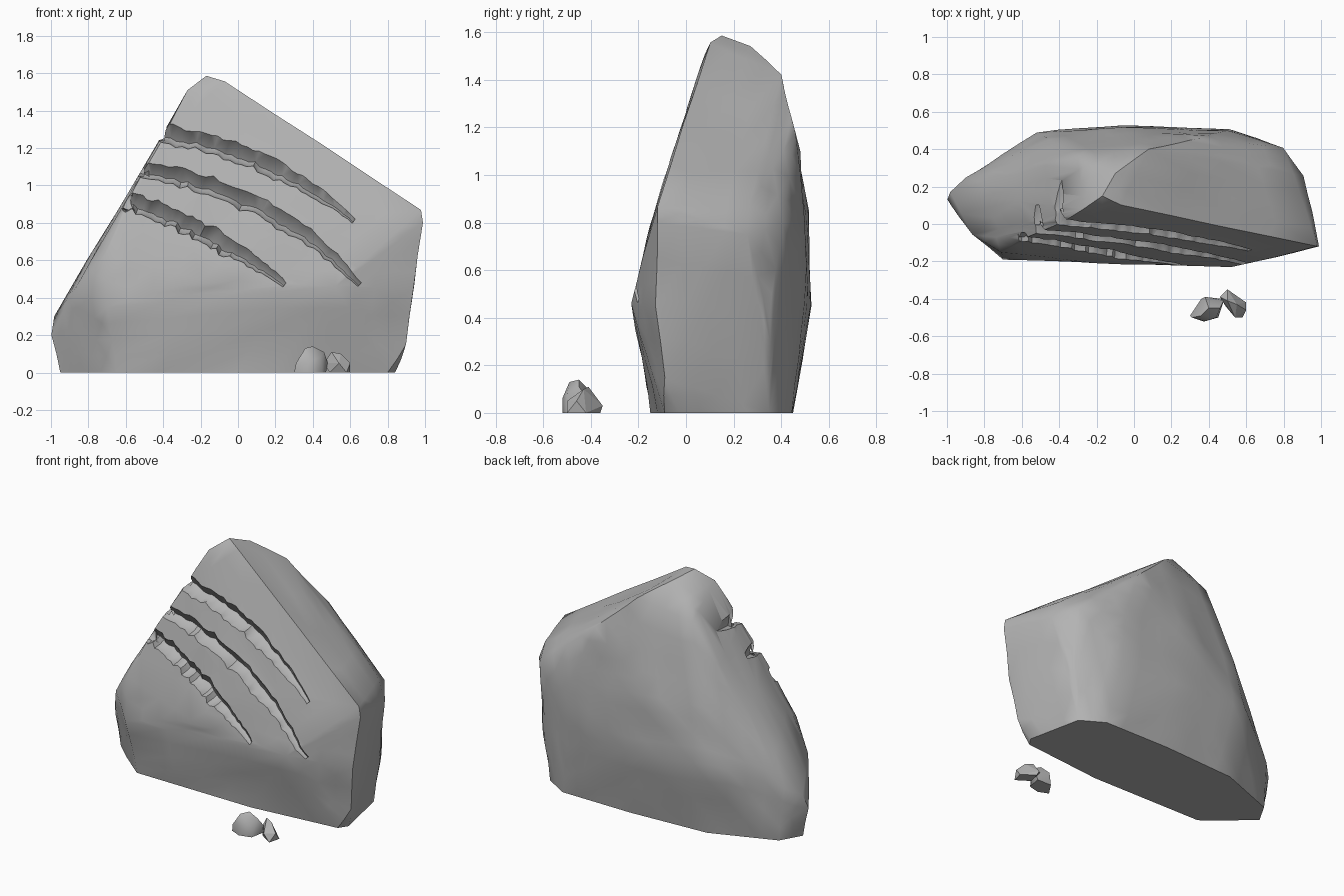
import bpy, bmesh, random
from mathutils import Vector, noise
from mathutils.bvhtree import BVHTree

random.seed(4)
if "Cube" in bpy.data.objects:
    bpy.data.objects.remove(bpy.data.objects["Cube"])

stone = bpy.data.materials.new("stone_grey")
stone.use_nodes = True
GREY = (0.45, 0.45, 0.45, 1)
stone.diffuse_color = GREY
stone.node_tree.nodes["Principled BSDF"].inputs["Base Color"].default_value = GREY


def add_object(name, bm):
    bmesh.ops.recalc_face_normals(bm, faces=bm.faces)
    mesh = bpy.data.meshes.new(name)
    bm.to_mesh(mesh)
    bm.free()
    mesh.materials.append(stone)
    ob = bpy.data.objects.new(name, mesh)
    bpy.context.collection.objects.link(ob)
    return ob


def hull(points):
    bm = bmesh.new()
    for p in points:
        bm.verts.new(p)
    res = bmesh.ops.convex_hull(bm, input=bm.verts)
    loose = {g for g in res["geom_interior"] + res["geom_unused"] if isinstance(g, bmesh.types.BMVert)}
    bmesh.ops.delete(bm, geom=list(loose), context="VERTS")
    return bm


def smooth(ob, degrees):
    bpy.ops.object.select_all(action="DESELECT")
    ob.select_set(True)
    bpy.context.view_layer.objects.active = ob
    bpy.ops.object.shade_smooth_by_angle(angle=degrees * 0.01745)


# Boulder: corner points of the slab, wrapped and lightly weathered
base = [(-.95, .12), (-.87, .26), (-.45, .42), (.1, .45), (.6, .445), (.76, .35),
        (.84, -.03), (.8, -.09), (.2, -.15), (-.65, -.14), (-.82, 0)]
body = [(-1, .13, .2), (-.98, .17, .3), (-.7, -.19, .35), (-.87, -.06, .46), (-.71, -.15, .63),
        (.52, -.23, .46), (-.2, -.21, .5), (.9, -.09, .15), (.94, -.13, .45),
        (-.06, .53, .45), (.52, .5, .45), (-.52, .49, .5), (-.9, .25, .35), (.82, .35, .4),
        (.99, -.12, .8), (.98, -.12, .87), (.86, .27, .88), (.91, .26, .75), (.8, .41, .8),
        (.5, .5, .8), (-.06, .515, .85), (-.45, .45, .85), (.2, -.15, .8), (-.6, -.08, .9)]
crown = [(-.4, 0, 1.26), (-.27, .08, 1.51), (-.17, .15, 1.59), (-.07, .1, 1.56),
         (-.1, .27, 1.54), (.08, .4, 1.42), (-.3, .36, 1.35), (.35, .46, 1.18)]
bm = hull([(x, y, 0) for x, y in base] + body + crown)
bmesh.ops.dissolve_limit(bm, angle_limit=0.02, verts=bm.verts, edges=bm.edges)
bmesh.ops.triangulate(bm, faces=bm.faces)
for _ in range(2):
    long_edges = [e for e in bm.edges if e.calc_length() > 0.16]
    bmesh.ops.subdivide_edges(bm, edges=long_edges, cuts=1, use_grid_fill=True)
    bmesh.ops.triangulate(bm, faces=bm.faces)
bm.normal_update()
for v in bm.verts:
    if v.co.z > 0.01:
        v.co += v.normal * 0.012 * noise.noise(v.co * 4)
tree = BVHTree.FromBMesh(bm)
boulder = add_object("boulder", bm)


# Claw gouges: ragged wedge cutters that follow the face; some wrap round the left edge
def gouge(start, bend, end, wrap, steps=34):
    a, b, c = (Vector((x, 0, z)) for x, z in (start, bend, end))
    rings, y = [], 0
    for i in range(steps + 1):
        t = 1 - i / steps
        p = a * (1 - t) ** 2 + b * 2 * t * (1 - t) + c * t * t
        tangent = ((b - a) * (1 - t) + (c - b) * t).normalized()
        up = Vector((-tangent.z, 0, tangent.x))
        hit = tree.ray_cast(Vector((p.x, -2, p.z)), Vector((0, 1, 0)))[0]
        y = hit.y if hit else y
        size = min(1, 0.3 + 1.6 * (1 - t)) * random.uniform(0.82, 1.12)
        rings.append((Vector((p.x, y, p.z)), up, Vector((0, 1, 0)), size))
    inward = Vector((.87, 0, -.5))
    for dy, size in ((.06, .8), (.14, .65), (.22, .3)):
        rings.append((Vector((a.x - .01, y + dy * wrap, a.z)), Vector((.5, 0, .87)), inward, size))
    bm = bmesh.new()
    loops = []
    for centre, up, depth, size in rings:
        jog = random.uniform(-.01, .01)
        section = ((.075, -.05), (.045, .015), (-.025, .065), (-.045, .04), (-.06, -.05))
        loops.append([bm.verts.new(centre + (up * (u + jog) + depth * d) * size) for u, d in section])
    for r, s in zip(loops, loops[1:]):
        for k in range(len(r)):
            n = (k + 1) % len(r)
            bm.faces.new((r[k], r[n], s[n], s[k]))
    bm.faces.new(loops[0])
    bm.faces.new(loops[-1])
    bmesh.ops.triangulate(bm, faces=bm.faces)
    return add_object("gouge_cutter", bm)


for path in (((-.39, 1.28), (.2, 1.18), (.62, .81), 1),
             ((-.5, 1.08), (.2, .98), (.65, .47), .65),
             ((-.58, .92), (-.12, .76), (.25, .47), .15)):
    cutter = gouge(*path)
    cutter.hide_render = True
    mod = boulder.modifiers.new("gouge", "BOOLEAN")
    mod.object, mod.operation, mod.solver = cutter, "DIFFERENCE", "EXACT"
    mod.use_self = True
    bpy.context.view_layer.objects.active = boulder
    bpy.ops.object.modifier_apply(modifier=mod.name)
    bpy.data.objects.remove(cutter)
smooth(boulder, 44)

# Two loose chips lying in front
round_chip = add_object("round_chip", hull([
    (.3, -.49, 0), (.31, -.5, .05), (.37, -.52, 0), (.45, -.5, 0), (.36, -.49, .13),
    (.4, -.45, .14), (.46, -.45, .11), (.48, -.41, .05), (.47, -.4, 0), (.38, -.39, .08),
    (.36, -.4, 0), (.44, -.5, .08), (.38, -.52, .06)]))
smooth(round_chip, 50)
add_object("sharp_chip", hull([
    (.49, -.44, 0), (.58, -.5, 0), (.6, -.46, .05), (.54, -.5, .05), (.5, -.41, .11),
    (.55, -.43, .1), (.5, -.35, .03), (.46, -.39, .05), (.6, -.42, 0), (.51, -.36, 0)]))
